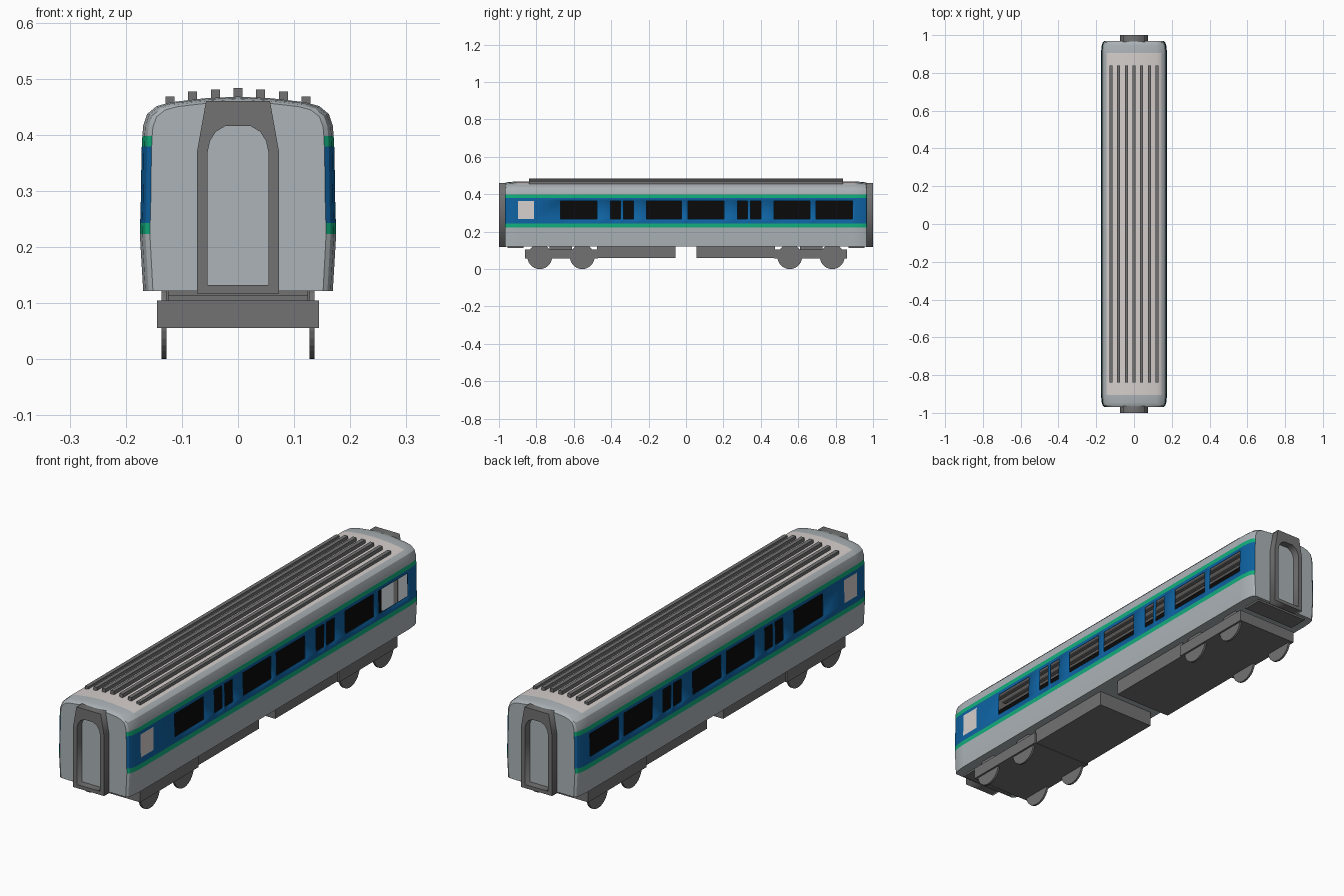
import bpy, bmesh, math

if "Cube" in bpy.data.objects:
    bpy.data.objects.remove(bpy.data.objects["Cube"])


def material(name, *rgb):
    m = bpy.data.materials.new(name)
    lin = [((c / 255 + 0.055) / 1.055) ** 2.4 if c > 10 else c / 255 / 12.92 for c in rgb]
    m.diffuse_color = (*lin, 1)
    m.use_nodes = True
    m.node_tree.nodes["Principled BSDF"].inputs["Base Color"].default_value = m.diffuse_color
    return m


BODY = material("body_grey", 172, 179, 183)
ROOF = material("pale_roof", 213, 206, 204)
DARK = material("underframe_grey", 114, 114, 114)
BLUE = material("stripe_blue", 14, 98, 162)
GREEN = material("stripe_green", 18, 174, 124)
BLACK = material("interior_black", 10, 10, 10)


def finish(name, bm, mats):
    me = bpy.data.meshes.new(name)
    bm.to_mesh(me)
    bm.free()
    for m in mats:
        me.materials.append(m)
    ob = bpy.data.objects.new(name, me)
    bpy.context.collection.objects.link(ob)
    return ob


def box(name, x0, x1, y0, y1, z0, z1, mat):
    bm = bmesh.new()
    bmesh.ops.create_cube(bm, size=1)
    for v in bm.verts:
        v.co = ((x0 + x1) / 2 + v.co.x * (x1 - x0),
                (y0 + y1) / 2 + v.co.y * (y1 - y0),
                (z0 + z1) / 2 + v.co.z * (z1 - z0))
    return finish(name, bm, [mat])


def wheel(name, x, y, r):
    bm = bmesh.new()
    bmesh.ops.create_cone(bm, cap_ends=True, segments=28, radius1=r, radius2=r, depth=0.009)
    for v in bm.verts:
        v.co = (x + v.co.z, y + v.co.x, r + v.co.y)
    bmesh.ops.recalc_face_normals(bm, faces=bm.faces)
    return finish(name, bm, [DARK])


# Carriage shell: half cross-section lofted along y, with window cells left open
half = [(.169, .122), (.175, .223), (.1745, .243), (.1735, .268), (.172, .365),
        (.1715, .379), (.1705, .398), (.169, .416), (.162, .437), (.145, .451),
        (.12, .458), (.06, .465), (0, .468)]
profile = half + [(-x, z) for x, z in half[-2::-1]]
windows = [(-.67, -.475), (-.405, -.351), (-.335, -.281), (-.212, -.024),
           (.01, .202), (.276, .33), (.346, .40), (.47, .662), (.695, .89)]
pale_window = (-.898, -.812)
ends = [(.968, .018), (.962, .010), (.945, .004), (.905, 0)]   # end distance, corner inset
stations = [(-y, i) for y, i in ends] + [(y, i) for y, i in ends]
stations += [(y, 0) for w in windows + [pale_window] for y in w]
stations.sort()

bm = bmesh.new()
rings = []
for y, inset in stations:
    k = 1 - inset / .175
    rings.append([bm.verts.new((x * k, y, z - max(0, z - .398) / .07 * inset * .5))
                  for x, z in profile])
n = len(profile)
for i in range(len(rings) - 1):
    a, b = rings[i], rings[i + 1]
    y0, y1 = stations[i][0], stations[i + 1][0]
    ym = (y0 + y1) / 2
    bm.faces.new((a[0], a[-1], b[-1], b[0]))                   # floor
    for j in range(n - 1):
        row = min(j, n - 2 - j)
        if row == 3 and any(w0 < ym < w1 for w0, w1 in windows):
            continue
        f = bm.faces.new((a[j], b[j], b[j + 1], a[j + 1]))
        if row in (1, 5):
            f.material_index = 3
        elif row in (2, 3, 4):
            f.material_index = 2
            if row == 3 and pale_window[0] < ym < pale_window[1]:
                f.material_index = 1
        elif row >= 9 and abs(ym) < .905:
            f.material_index = 1
bm.faces.new(rings[0])
bm.faces.new(rings[-1][::-1])
shell = finish("carriage_body", bm, [BODY, ROOF, BLUE, GREEN])
bpy.context.view_layer.objects.active = shell
shell.select_set(True)
bpy.ops.object.shade_smooth_by_angle(angle=math.radians(25))
shell.select_set(False)
solid = shell.modifiers.new("wall_thickness", 'SOLIDIFY')
solid.thickness = .003
solid.offset = -1

# Dark core seen through the windows
box("interior_core", -.015, .015, -.94, .94, .126, .43, BLACK)

# Roof ribs
for i in range(-3, 4):
    x = i * .0405
    top = (.483, .481, .477, .468)[abs(i)]
    box(f"roof_rib_{i + 4}", x - .008, x + .008, -.84, .84, top - .022, top, DARK)

# Gangway frames at both ends
outer = [(-.073, .117), (.073, .117), (.073, .37), (.057, .46), (-.057, .46), (-.073, .37)]
arch = [(.054, .132), (.054, .37), (.05, .389), (.04, .405), (.022, .416)]
inner = arch + [(-x, z) for x, z in arch[::-1]]
for name, s in (("front", -1), ("back", 1)):
    cu = bpy.data.curves.new(f"{name}_gangway_frame", 'CURVE')
    cu.dimensions = '2D'
    cu.fill_mode = 'BOTH'
    cu.extrude = .019
    for pts in (outer, inner):
        sp = cu.splines.new('POLY')
        sp.points.add(len(pts) - 1)
        for p, (x, z) in zip(sp.points, pts):
            p.co = (x, z, 0, 1)
        sp.use_cyclic_u = True
    cu.materials.append(DARK)
    ob = bpy.data.objects.new(f"{name}_gangway_frame", cu)
    bpy.context.collection.objects.link(ob)
    ob.location = (0, s * .981, 0)
    ob.rotation_euler = (math.pi / 2, 0, 0)
    bpy.context.view_layer.objects.active = ob
    ob.select_set(True)
    bpy.ops.object.convert(target='MESH')
    ob.select_set(False)

    # Underframe, bogie and wheels of this end
    def span(label, w, ya, yb, z0, z1):
        lo, hi = sorted((s * ya, s * yb))
        box(f"{name}_{label}", -w, w, lo, hi, z0, z1, DARK)

    span("equipment_box", .136, .055, .475, .058, .123)
    span("bogie_frame", .144, .47, .86, .056, .105)
    span("bogie_bolster", .124, .61, .73, .104, .123)
    span("end_beam", .125, .87, .955, .114, .123)
    for y in (.555, .782):
        for side, x in (("left", -.1315), ("right", .1315)):
            wheel(f"{name}_{side}_wheel", x, s * y, .066)
